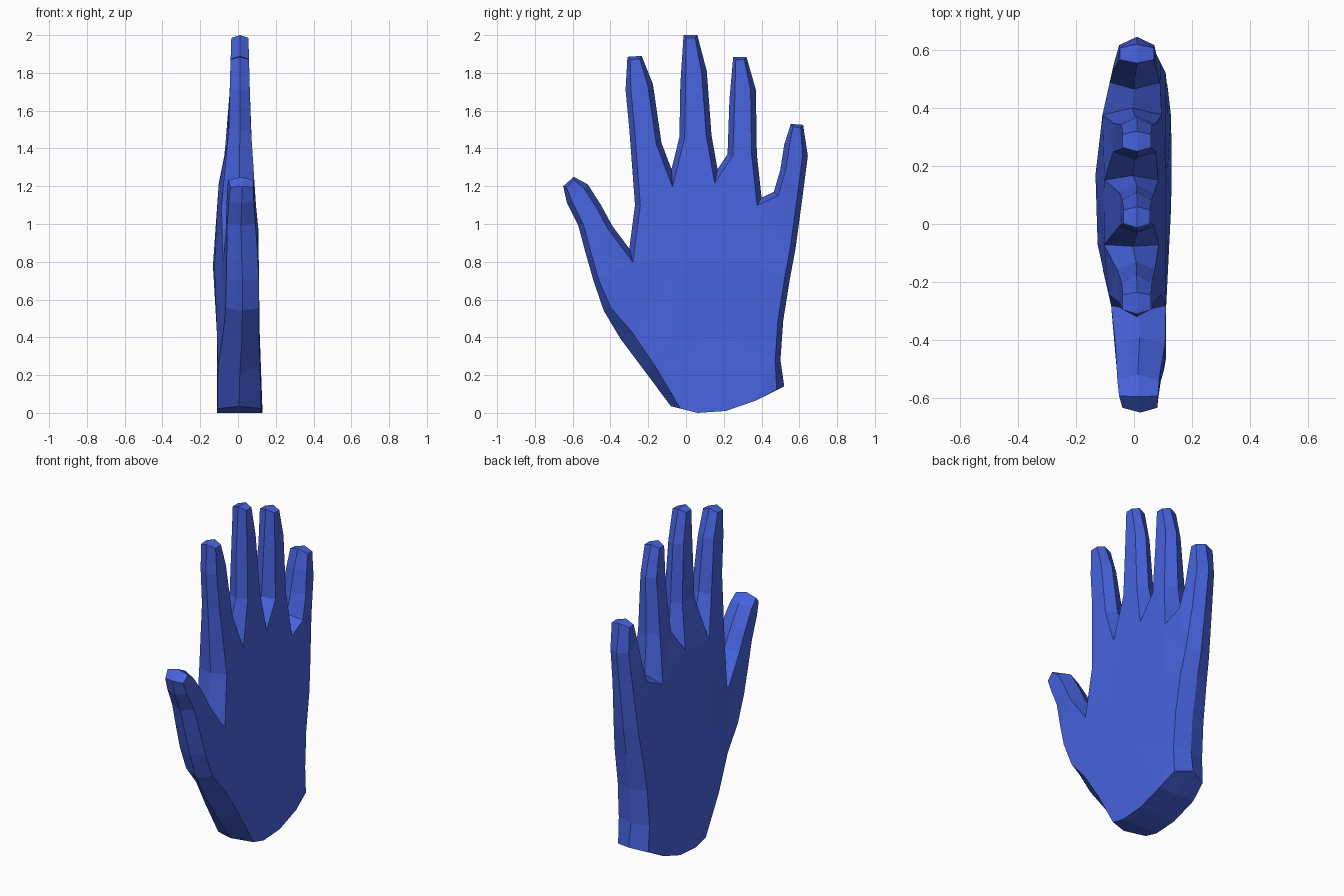
import bpy
import bmesh
from mathutils import Vector
from mathutils.geometry import delaunay_2d_cdt

if "Cube" in bpy.data.objects:
    bpy.data.objects.remove(bpy.data.objects["Cube"])

BEVEL = 0.028   # width of the slanted rim around the flat faces
TIP = 0.015     # smaller rim at finger tips

# Silhouette in (y, z), anticlockwise; an optional third value overrides the rim
wrist = [(-.08, .035, (.05, -.012)), (.06, 0, 0), (.21, .01, 0), (.37, .065, 0),
         (.52, .14, (-.04, -.017))]
outer_edge = [(.50, .28), (.515, .49), (.55, .71), (.58, .87), (.615, 1.13)]
little_finger = [(.645, 1.36), (.62, 1.525), (.555, 1.53), (.52, 1.42), (.50, 1.29),
                 (.465, 1.17), (.40, 1.14)]
ring_finger = [(.375, 1.37), (.37, 1.71), (.32, 1.885), (.25, 1.885), (.23, 1.66),
               (.22, 1.37), (.167, 1.29)]
middle_finger = [(.135, 1.47), (.11, 1.81), (.06, 2.0), (-.013, 2.0), (-.03, 1.74),
                 (-.035, 1.46), (-.077, 1.29)]
index_finger = [(-.13, 1.43), (-.175, 1.74), (-.235, 1.89), (-.31, 1.885), (-.32, 1.71),
                (-.30, 1.5), (-.27, 1.1), (-.30, .87)]
thumb = [(-.39, .99), (-.45, 1.10), (-.52, 1.21), (-.595, 1.25), (-.65, 1.2), (-.63, 1.11),
         (-.57, .99), (-.53, .84), (-.49, .70)]
thumb_heel = [(-.435, .54, .04), (-.345, .39, .07), (-.21, .21, .06)]
outline = (wrist + outer_edge + little_finger + ring_finger + middle_finger
           + index_finger + thumb + thumb_heel)

# Thickness profiles: how far each side reaches, along the height and across the hand
BACK_Z = [(0, -.11), (.4, -.11), (.76, -.135), (1.0, -.118), (1.24, -.10), (1.46, -.05),
          (1.85, -.04), (2, -.035)]
BACK_Y = [(-.65, -.035), (-.58, -.055), (-.32, -.07), (-.08, -.125), (.15, -.135),
          (.37, -.11), (.55, -.07), (.62, -.05)]
FRONT_Z = [(0, .13), (.56, .11), (.95, .11), (1.2, .085), (1.45, .07), (1.8, .06), (2, .055)]
FRONT_Y = [(-.63, .08), (-.55, .09), (-.48, .11), (-.3, .11), (.1, .13), (.36, .13),
           (.52, .11), (.6, .07)]


def sample(profile, t):
    """Linear interpolation along a profile."""
    if t <= profile[0][0]:
        return profile[0][1]
    for (a, va), (b, vb) in zip(profile, profile[1:]):
        if t <= b:
            return va + (vb - va) * (t - a) / (b - a)
    return profile[-1][1]


def side_x(side, y, z):
    if side > 0:
        return min(sample(FRONT_Z, z), sample(FRONT_Y, y))
    return max(sample(BACK_Z, z), sample(BACK_Y, y))


def inset(i):
    """Move an outline point inwards to the edge of the flat face."""
    n = len(outline)
    p, a, b = (Vector(outline[k % n][:2]) for k in (i, i - 1, i + 1))
    d1, d2 = (p - a).normalized(), (b - p).normalized()
    width = outline[i][2] if len(outline[i]) > 2 else None
    if isinstance(width, tuple):
        return p + Vector(width)
    if width is None:
        is_tip = d1.dot(d2) < .6 and d1.x * d2.y - d1.y * d2.x > 0
        width = TIP if is_tip else BEVEL
    n1, n2 = Vector((-d1.y, d1.x)), Vector((-d2.y, d2.x))
    return p + (n1 + n2) * (width / (1 + n1.dot(n2)))


count = len(outline)
rim = [inset(i) for i in range(count)]
palm_points = [Vector((y, z)) for z in (.43, .78) for y in (-.07, .17, .38)]
loop_edges = [(i, (i + 1) % count) for i in range(count)]
flat_verts, _, flat_faces, origins, _, _ = delaunay_2d_cdt(
    rim + palm_points, loop_edges, [], 1, 1e-5)

bm = bmesh.new()
# Middle ring runs round the silhouette
middle = []
for point in outline:
    y, z = point[:2]
    x = (side_x(1, y, z) + side_x(-1, y, z)) / 2
    middle.append(bm.verts.new((x, y, z)))

# Palm and back of the hand, each joined to the middle ring
for side in (1, -1):
    verts = [bm.verts.new((side_x(side, v.x, v.y), v.x, v.y)) for v in flat_verts]
    ring = {o: verts[k] for k, source in enumerate(origins) for o in source}
    for face in flat_faces:
        bm.faces.new([verts[k] for k in face])
    for i, j in loop_edges:
        bm.faces.new((middle[i], middle[j], ring[j], ring[i]))

bmesh.ops.recalc_face_normals(bm, faces=bm.faces[:])
mesh = bpy.data.meshes.new("hand")
bm.to_mesh(mesh)
bm.free()

blue = bpy.data.materials.new("blue")
blue.diffuse_color = (.062, .123, .725, 1)
blue.use_nodes = True
blue.node_tree.nodes["Principled BSDF"].inputs["Base Color"].default_value = blue.diffuse_color
mesh.materials.append(blue)
hand = bpy.data.objects.new("hand", mesh)
bpy.context.collection.objects.link(hand)
